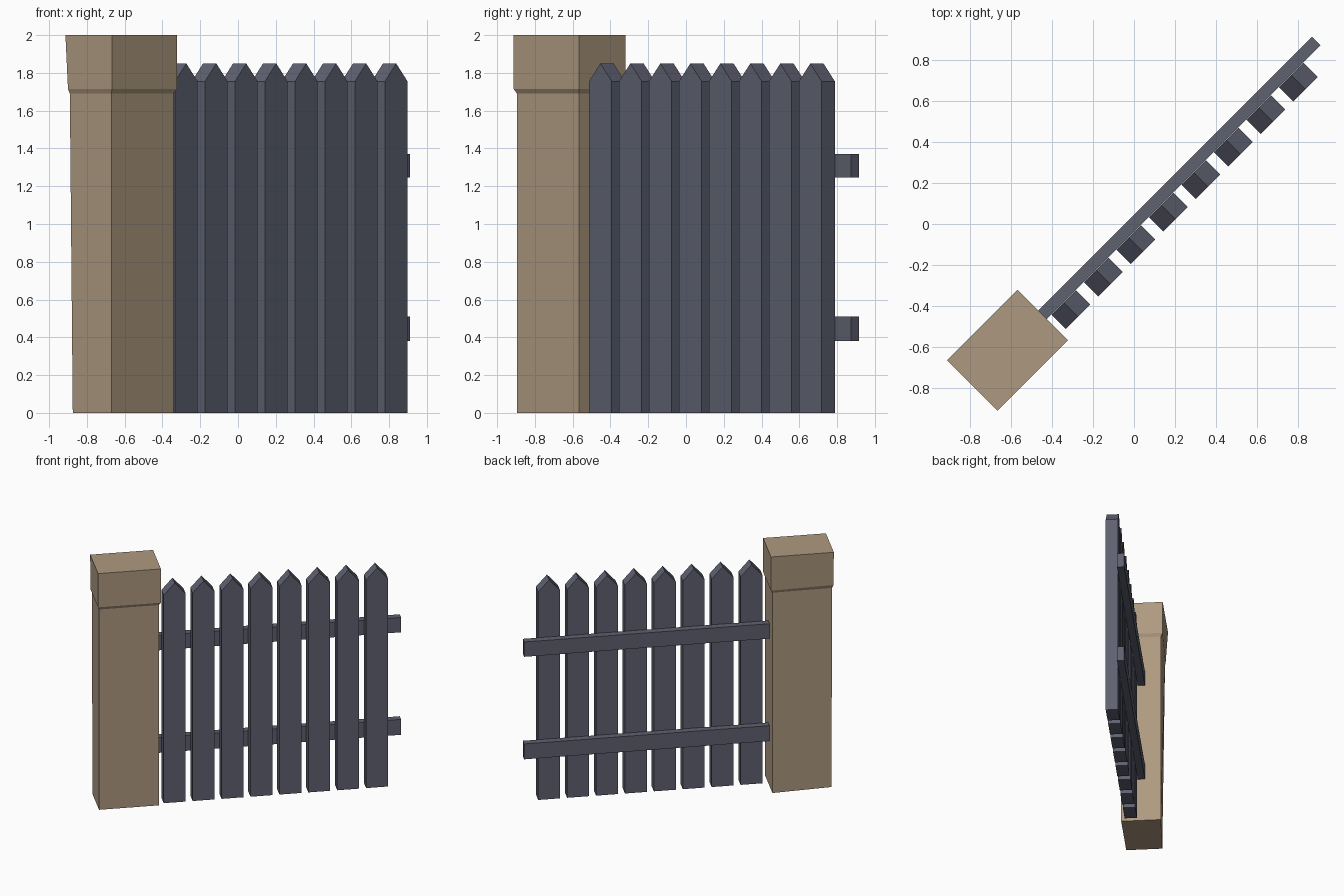
import bpy
import math
from mathutils import Matrix

if "Cube" in bpy.data.objects:
    bpy.data.objects.remove(bpy.data.objects["Cube"])

# The fence runs diagonally: local u along the fence, local v towards its back
TURN = Matrix.Rotation(math.radians(45), 4, 'Z')


def material(name, rgb):
    m = bpy.data.materials.new(name)
    m.diffuse_color = (*rgb, 1)
    m.use_nodes = True
    m.node_tree.nodes["Principled BSDF"].inputs["Base Color"].default_value = m.diffuse_color
    return m


STONE = material("tan stone", (0.42, 0.32, 0.215))
SLATE = material("slate wood", (0.112, 0.119, 0.162))


def build(name, verts, faces, mat):
    me = bpy.data.meshes.new(name)
    me.from_pydata(verts, [], faces)
    me.transform(TURN)
    me.materials.append(mat)
    ob = bpy.data.objects.new(name, me)
    bpy.context.collection.objects.link(ob)
    return ob


def loft(name, rings, mat):
    """Skin a stack of equal-length rings and cap both ends."""
    n = len(rings[0])
    verts = [p for r in rings for p in r]
    faces = [tuple(reversed(range(n))),
             tuple(range(len(verts) - n, len(verts)))]
    for k in range(len(rings) - 1):
        for i in range(n):
            j = (i + 1) % n
            faces.append((k * n + i, k * n + j, (k + 1) * n + j, (k + 1) * n + i))
    return build(name, verts, faces, mat)


def post_ring(z, u0, u1, v0, v1, back_left):
    return [(u0, v0, z), (u1, v0, z), (u1, v1, z), (u0, back_left, z)]


# Stone post with flared cap; its outer back corner leans outward
loft("gate_post", [
    post_ring(0.0, -1.107, -0.643, -0.159, 0.159, 0.130),
    post_ring(1.69, -1.107, -0.643, -0.159, 0.159, 0.152),
    post_ring(1.715, -1.117, -0.629, -0.173, 0.175, 0.156),
    post_ring(2.0, -1.117, -0.629, -0.173, 0.175, 0.175),
], STONE)

# Two horizontal rails behind the pickets
for name, z0, z1 in (("lower_rail", 0.38, 0.51), ("upper_rail", 1.245, 1.37)):
    loft(name, [[(-0.645, -0.026, z), (1.262, -0.026, z),
                 (1.262, 0.032, z), (-0.645, 0.032, z)] for z in (z0, z1)], SLATE)

# Eight pointed pickets
WIDTH, PITCH = 0.17, 0.2245
for k in range(8):
    u = -0.599 + k * PITCH
    profile = [(u, 0), (u + WIDTH, 0), (u + WIDTH, 1.755),
               (u + WIDTH / 2, 1.85), (u, 1.755)]
    loft(f"picket_{k + 1}", [[(a, v, z) for a, z in reversed(profile)]
                             for v in (-0.028, -0.127)][::-1], SLATE)
